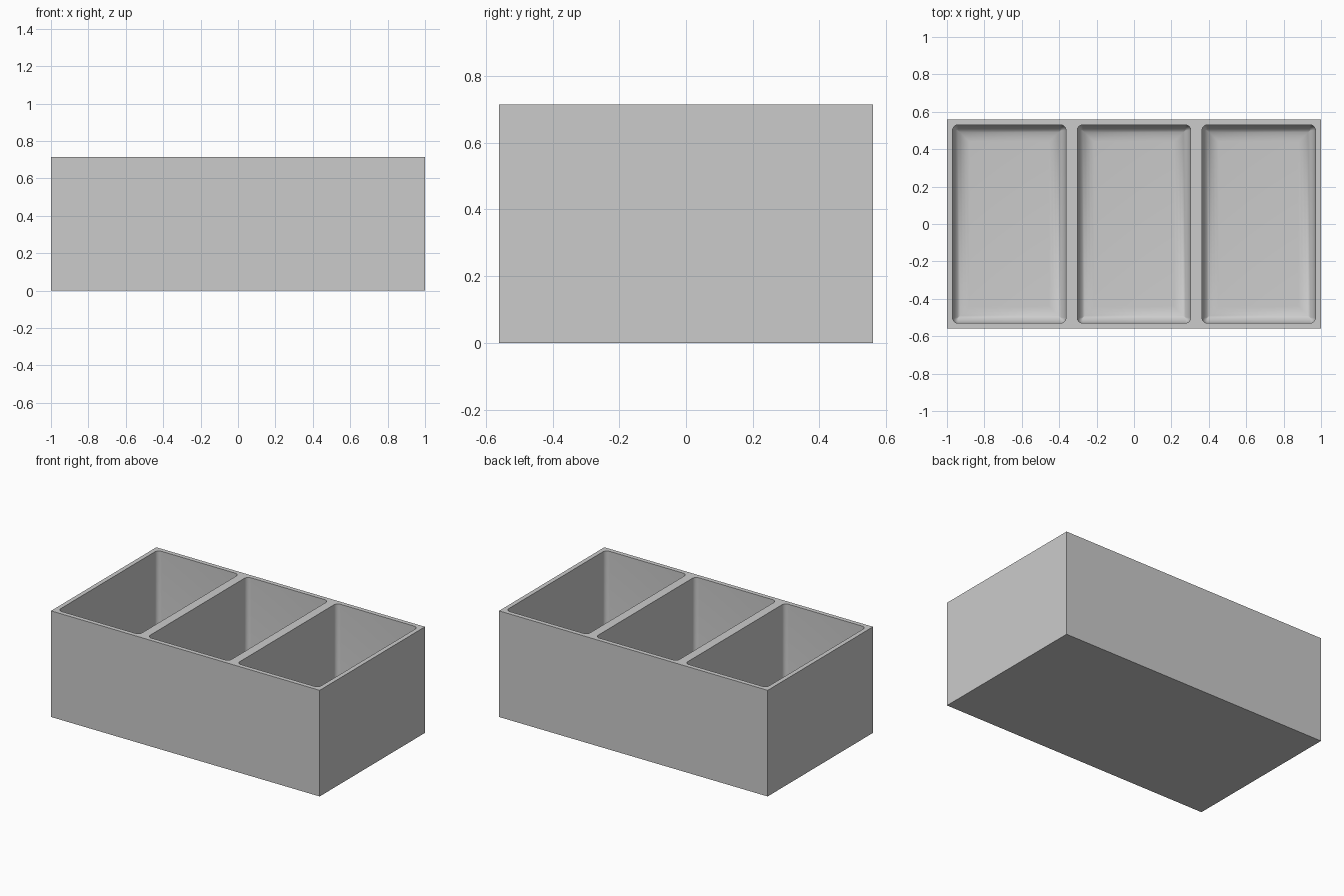
import bpy, bmesh, math

if "Cube" in bpy.data.objects:
    bpy.data.objects.remove(bpy.data.objects["Cube"])

WIDTH, DEPTH, HEIGHT = 2.0, 1.12, 0.714
WALL, FLOOR = 0.03, 0.03
CORNER, FILLET, STEPS = 0.03, 0.09, 8
CELL = WIDTH / 3

grey = bpy.data.materials.new("plain grey")
grey.diffuse_color = (0.6, 0.6, 0.6, 1)
grey.use_nodes = True
grey.node_tree.nodes["Principled BSDF"].inputs["Base Color"].default_value = grey.diffuse_color


def rounded_ring(bm, cx, hx, hy, r, z):
    """Rounded rectangle of vertices, always the same count."""
    ring = []
    for k, (sx, sy) in enumerate(((1, 1), (-1, 1), (-1, -1), (1, -1))):
        for i in range(STEPS + 1):
            a = math.pi / 2 * (k + i / STEPS)
            ring.append(bm.verts.new((cx + sx * (hx - r) + r * math.cos(a),
                                      sy * (hy - r) + r * math.sin(a), z)))
    return ring


def add_pocket(bm, cx):
    """Closed pocket volume: straight walls, rounded lower edge, flat floor."""
    levels = [(0, HEIGHT + 0.1)]
    for i in range(STEPS + 1):
        a = math.pi / 2 * i / STEPS
        levels.append((FILLET * (1 - math.cos(a)),
                       FLOOR + FILLET * (1 - math.sin(a))))
    rings = [rounded_ring(bm, cx, CELL / 2 - WALL - d, DEPTH / 2 - WALL - d,
                          max(CORNER - d, 0.0), z) for d, z in levels]
    for a, b in zip(rings, rings[1:]):
        for i in range(len(a)):
            j = (i + 1) % len(a)
            bm.faces.new((a[i], a[j], b[j], b[i]))
    bm.faces.new(rings[0])
    bm.faces.new(rings[-1])


# Solid outer block
bpy.ops.mesh.primitive_cube_add(size=1, location=(0, 0, HEIGHT / 2))
tray = bpy.context.object
tray.name = "divided_box"
tray.scale = (WIDTH, DEPTH, HEIGHT)
bpy.ops.object.transform_apply(location=True, scale=True)
tray.data.materials.append(grey)

# Three pocket volumes
bm = bmesh.new()
for n in (-1, 0, 1):
    add_pocket(bm, n * CELL)
bmesh.ops.remove_doubles(bm, verts=bm.verts, dist=1e-5)
bmesh.ops.recalc_face_normals(bm, faces=bm.faces)
mesh = bpy.data.meshes.new("pocket_cutter")
bm.to_mesh(mesh)
bm.free()
mesh.materials.append(grey)
cutter = bpy.data.objects.new("pocket_cutter", mesh)
bpy.context.collection.objects.link(cutter)
cutter.hide_render = True

# Hollow out the compartments
cut = tray.modifiers.new("compartments", 'BOOLEAN')
cut.operation, cut.solver, cut.object = 'DIFFERENCE', 'EXACT', cutter
bpy.context.view_layer.objects.active = tray
bpy.ops.object.modifier_apply(modifier=cut.name)
bpy.data.objects.remove(cutter)

# Smooth the rounded edges, keep the rim and outer edges sharp
bpy.ops.object.select_all(action='DESELECT')
tray.select_set(True)
bpy.ops.object.shade_smooth_by_angle(angle=math.radians(30))
